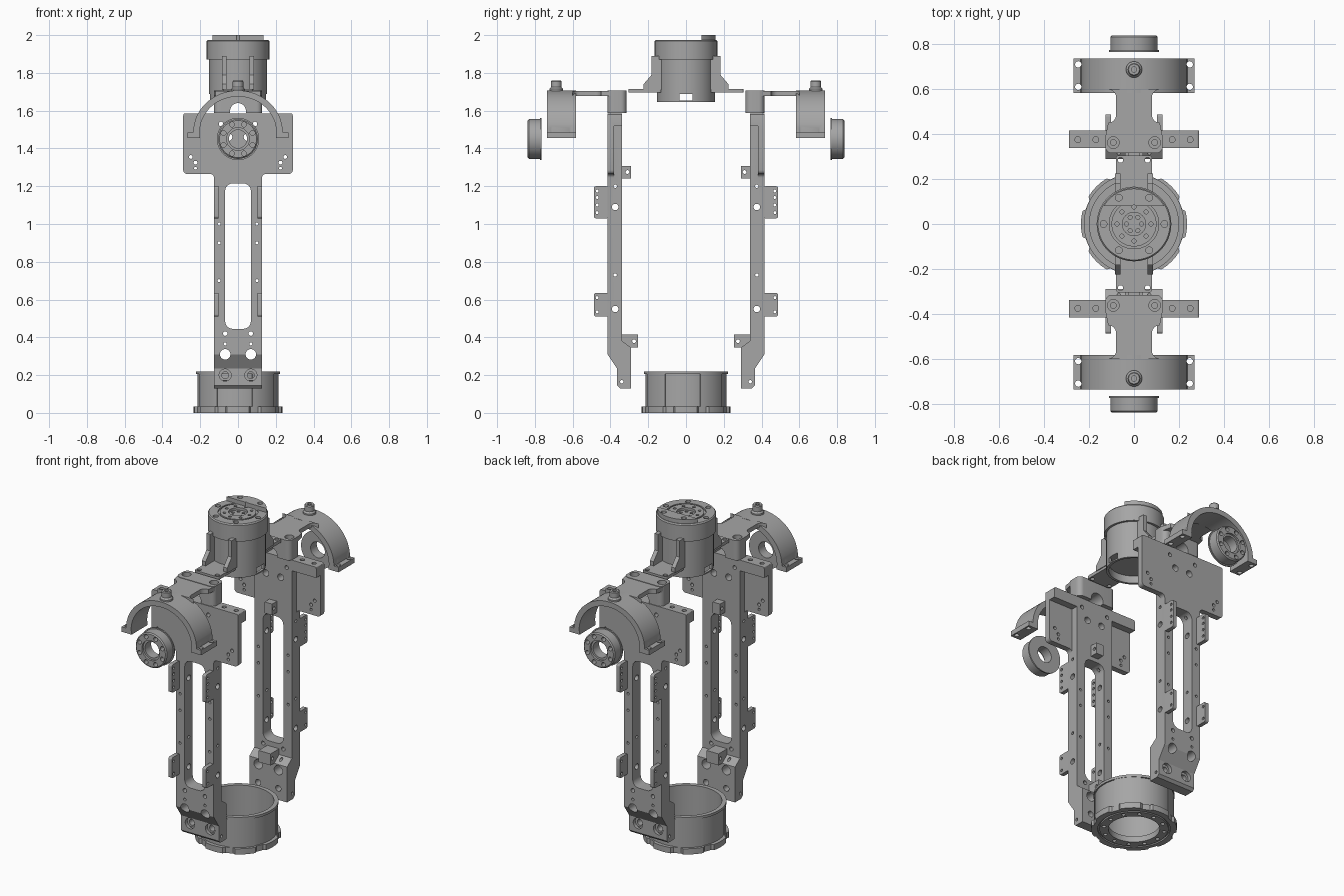
import bpy, bmesh, math
from mathutils import Vector

if "Cube" in bpy.data.objects:
    bpy.data.objects.remove(bpy.data.objects["Cube"])

grey = bpy.data.materials.new("machined_grey")
grey.use_nodes = True
colour = (0.38, 0.38, 0.38, 1)
grey.diffuse_color = colour
grey.node_tree.nodes["Principled BSDF"].inputs["Base Color"].default_value = colour


# Place a 2D point (a, b) at height t along the chosen axis
def place(axis, a, b, t):
    return Vector({"x": (t, a, b), "y": (a, t, b), "z": (a, b, t)}[axis])


def prism(bm, axis, outline, lo, hi):
    ends = [[bm.verts.new(place(axis, a, b, t)) for a, b in outline] for t in (lo, hi)]
    n = len(outline)
    for ring in ends:
        bm.faces.new(ring)
    for i in range(n):
        j = (i + 1) % n
        bm.faces.new((ends[0][i], ends[0][j], ends[1][j], ends[1][i]))


def box(bm, x, y, z):
    prism(bm, "z", [(x[0], y[0]), (x[1], y[0]), (x[1], y[1]), (x[0], y[1])], *z)


def arc(cx, cy, rx, ry, start, end, n=8):
    steps = [math.radians(start + (end - start) * i / n) for i in range(n + 1)]
    return [(cx + rx * math.cos(s), cy + ry * math.sin(s)) for s in steps]


def rounded(x0, x1, y0, y1, r):
    return (arc(x1 - r, y1 - r, r, r, 0, 90) + arc(x0 + r, y1 - r, r, r, 90, 180)
            + arc(x0 + r, y0 + r, r, r, 180, 270) + arc(x1 - r, y0 + r, r, r, 270, 360))


def cyl(bm, axis, a, b, r, lo, hi, n=20):
    prism(bm, axis, arc(a, b, r, r, 0, 360, n)[:-1], lo, hi)


# Closed (radius, height) section turned around an axis
def lathe(bm, axis, section, a=0, b=0, n=64):
    rings = []
    for i in range(n):
        s = math.tau * i / n
        rings.append([bm.verts.new(place(axis, a + r * math.cos(s), b + r * math.sin(s), h))
                      for r, h in section])
    for i in range(n):
        p, q = rings[i], rings[(i + 1) % n]
        for k in range(len(section)):
            m = (k + 1) % len(section)
            if section[k][0] or section[m][0]:
                bm.faces.new((p[k], p[m], q[m], q[k]))
    bmesh.ops.remove_doubles(bm, verts=[v for ring in rings for v in ring], dist=1e-6)


def part(name, *builders):
    bm = bmesh.new()
    for build, *args in builders:
        build(bm, *args)
    bmesh.ops.recalc_face_normals(bm, faces=bm.faces)
    mesh = bpy.data.meshes.new(name)
    bm.to_mesh(mesh)
    bm.free()
    mesh.materials.append(grey)
    obj = bpy.data.objects.new(name, mesh)
    bpy.context.collection.objects.link(obj)
    return obj


def carve(obj, *builders, operation="DIFFERENCE"):
    cutter = part("cutter", *builders)
    cutter.hide_render = True
    mod = obj.modifiers.new("cut", "BOOLEAN")
    mod.operation, mod.solver, mod.object = operation, "EXACT", cutter
    bpy.context.view_layer.objects.active = obj
    bpy.ops.object.modifier_apply(modifier=mod.name)
    bpy.data.objects.remove(cutter)


def smooth(obj):
    bpy.ops.object.select_all(action="DESELECT")
    obj.select_set(True)
    bpy.context.view_layer.objects.active = obj
    bpy.ops.object.shade_smooth_by_angle(angle=math.radians(30))


sides = (-1, 1)
pairs = []

# Side frame: bent profile trimmed to a wide head and narrow leg
bent = [(-.415, 1.585), (-.415, .31), (-.365, .235), (-.365, .145), (-.35, .13),
        (-.29, .13), (-.29, .345), (-.338, .38), (-.338, 1.585)]
half = ([(.127, .1)] + arc(.147, 1.245, .02, .02, 180, 90, 4)
        + arc(.27, 1.285, .02, .02, 270, 360, 4) + arc(.28, 1.575, .01, .01, 0, 90, 3))
outline = half + [(-x, z) for x, z in reversed(half)]
frame = part("front_side_frame", (prism, "x", bent, -.29, .29))
carve(frame, (prism, "y", outline, -.6, -.1), operation="INTERSECT")
carve(frame, (prism, "y", rounded(-.068, .068, .445, 1.215, .04), -.6, -.1),
      *[(box, sorted((s * .127, s * .4)), (-.38, -.2), (1.2, 1.52)) for s in sides])
face_holes = [(.1, 1.0, .008), (.1, .9, .008), (.1, .7, .008), (.068, .42, .012),
              (.068, .365, .008), (.068, .31, .028), (.068, .2, .018), (.25, 1.355, .01),
              (.225, 1.325, .01), (.225, 1.295, .008), (.05, 1.46, .02), (.09, 1.53, .012)]
carve(frame, *[(cyl, "y", s * x, z, r, -.6, -.1) for x, z, r in face_holes for s in sides])
carve(frame, *[(cyl, "y", s * .068, .2, .032, -.5, -.345) for s in sides])
edge_holes = [(1.2, -.375, .009), (1.09, -.375, .017), (.73, -.375, .009),
              (.55, -.375, .017), (.165, -.34, .009)]
carve(frame, *[(cyl, "x", y, z, r, -.2, .2) for z, y, r in edge_holes])
carve(frame, *[(cyl, "z", s * x, -.375, .013, 1.54, 1.7) for x in (.17, .25) for s in sides])
pairs.append(frame)

# Thin mounting tabs on the outside, blocks on the inside
tabs = part("front_mounting_tabs",
            *[(prism, "x", rounded(-.488, -.41, lo, hi, .012), *sorted((s * .103, s * .127)))
              for lo, hi in ((1.03, 1.2), (.51, .635)) for s in sides])
carve(tabs, *[(cyl, "x", -.47, z, .008, -.2, .2) for z in (1.06, 1.1, 1.14, 1.175, .535, .61)])
pairs.append(tabs)
blocks = part("front_inner_blocks", (box, (-.025, .025), (-.34, -.292), (1.24, 1.308)),
              (box, (-.04, .04), (-.345, -.255), (.345, .415)))
carve(blocks, (cyl, "x", -.31, 1.275, .01, -.1, .1), (cyl, "x", -.275, .38, .01, -.1, .1))
pairs.append(blocks)

# Curved yoke with feet
yoke_section = (arc(0, 1.485, .237, .222, 0, 180, 32)
                + [(-.268, 1.485), (-.268, 1.455), (-.2, 1.455)]
                + arc(0, 1.485, .203, .19, 180, 0, 32) + [(.2, 1.455), (.268, 1.455), (.268, 1.485)])
yoke = part("front_yoke", (prism, "y", yoke_section, -.737, -.583))
carve(yoke, *[(cyl, "z", s * .248, y, .014, 1.4, 1.52) for s in sides for y in (-.71, -.61)])
pairs.append(yoke)
pairs.append(part("front_yoke_nozzle", (lathe, "z", [(.012, 1.69), (.036, 1.69), (.036, 1.715),
             (.028, 1.725), (.028, 1.755), (.024, 1.76), (.012, 1.76)], 0, -.687, 32)))

# Arm from yoke to frame with an arched clamp block
arm_half = [(.08, -.6)] + arc(.115, -.485, .035, .035, 180, 90) + [(.125, -.44), (.125, -.4)]
arm_half = [(.115, -.6)] + arc(.12, -.565, .04, .035, 270, 180) + arc(.115, -.485, .035, .035, 180, 90) + [(.125, -.4)]
arm_plan = arm_half + [(-x, y) for x, y in reversed(arm_half)]
pairs.append(part("front_arm", (prism, "z", arm_plan, 1.678, 1.705)))
clamp = part("front_clamp", (prism, "z", rounded(-.128, .128, -.415, -.315, .03), 1.587, 1.708))
carve(clamp, (prism, "y", [(.042, 1.5)] + arc(0, 1.598, .042, .042, 0, 180, 16) + [(-.042, 1.5)], -.6, -.2))
carve(clamp, *[(cyl, "z", s * .092, -.362, .026, 1.66, 1.8) for s in sides])
carve(clamp, *[(cyl, "z", s * .092, -.362, .013, 1.5, 1.7) for s in sides])
pairs.append(clamp)

# Bolted bearing ring
bearing = part("front_bearing_ring", (lathe, "y", [(.048, -.838), (.098, -.838), (.105, -.832),
               (.105, -.774), (.112, -.774), (.112, -.766), (.048, -.766)], 0, 1.45))
carve(bearing, (cyl, "y", 0, 1.45, .06, -.9, -.825, 48))
carve(bearing, *[(cyl, "y", x, z, .013, -.9, -.79)
                 for x, z in arc(0, 1.45, .083, .083, 22.5, 337.5, 7)])
pairs.append(bearing)

# Bracket holding the motor
gusset = [(-.225, 1.71), (-.225, 1.74), (-.182, 1.79), (-.182, 1.89), (-.13, 1.89), (-.13, 1.71)]
bracket = part("front_motor_bracket",
               (prism, "z", rounded(-.08, .08, -.305, -.13, .012), 1.695, 1.715),
               (box, (-.06, .06), (-.175, -.13), (1.715, 1.89)),
               *[(prism, "x", gusset, *sorted((s * .06, s * .085))) for s in sides])
carve(bracket, *[(cyl, "z", s * .06, -.285, .012, 1.6, 1.8) for s in sides])
pairs.append(bracket)

# Opposite side repeats every frame part
for obj in pairs:
    smooth(obj)
    twin = obj.copy()
    twin.name = obj.name.replace("front", "rear")
    twin.rotation_euler.z = math.pi
    bpy.context.collection.objects.link(twin)

# Motor with stepped cap and side slot
motor = part("motor", (lathe, "z", [(0, 1.69), (.138, 1.69), (.138, 1.645), (.153, 1.645),
             (.153, 1.87), (.166, 1.87), (.166, 1.968), (.16, 1.975), (.11, 1.975), (.11, 1.965),
             (.1, 1.965), (.1, 1.975), (.052, 1.975), (.052, 1.96), (0, 1.96)]))
carve(motor, (box, (-.3, .3), (-.035, .035), (1.653, 1.687)))
bolts = [(cyl, "z", x, y, .015, 1.95, 2.1) for x, y in arc(0, 0, .135, .135, 0, 300, 5)]
bolts += [(cyl, "z", x, y, .009, 1.95, 2.1) for x, y in arc(0, 0, .076, .076, 0, 315, 7)]
carve(motor, *bolts)
carve(motor, *[(cyl, "z", x, y, .009, 1.94, 2.1) for x, y in arc(0, 0, .034, .034, 0, 300, 5)])
cap = part("motor_cap_segment", (prism, "z", arc(0, 0, .157, .157, 31, 149, 24), 1.97, 2.0))
carve(cap, *bolts)

# Open base cup with lobed flange
cup = part("base_cup", (lathe, "z", [(.198, .02), (.215, .02), (.215, .205), (.223, .205),
           (.223, .22), (.198, .22)], 0, 0, 96),
           *[(prism, "z", arc(0, 0, .221, .221, a, a + 40) + arc(0, 0, .205, .205, a + 40, a), .03, .207)
             for a in (20, 110, 200, 290)])
lobes = []
for k in range(8):
    lobes += arc(0, 0, .236, .236, k * 45 - 14, k * 45 + 14)
    lobes += arc(0, 0, .224, .224, k * 45 + 17, k * 45 + 28, 4)
flange = part("base_flange", (prism, "z", lobes, 0, .035))
carve(flange, (cyl, "z", 0, 0, .142, -.1, .1, 64))
carve(flange, (lathe, "z", [(.19, -.01), (.2, -.01), (.2, .01), (.19, .01)]))
carve(flange, *[(cyl, "z", x, y, .011, -.1, .02) for x, y in arc(0, 0, .168, .168, 0, 330, 11)])

for obj in (motor, cap, cup, flange):
    smooth(obj)
